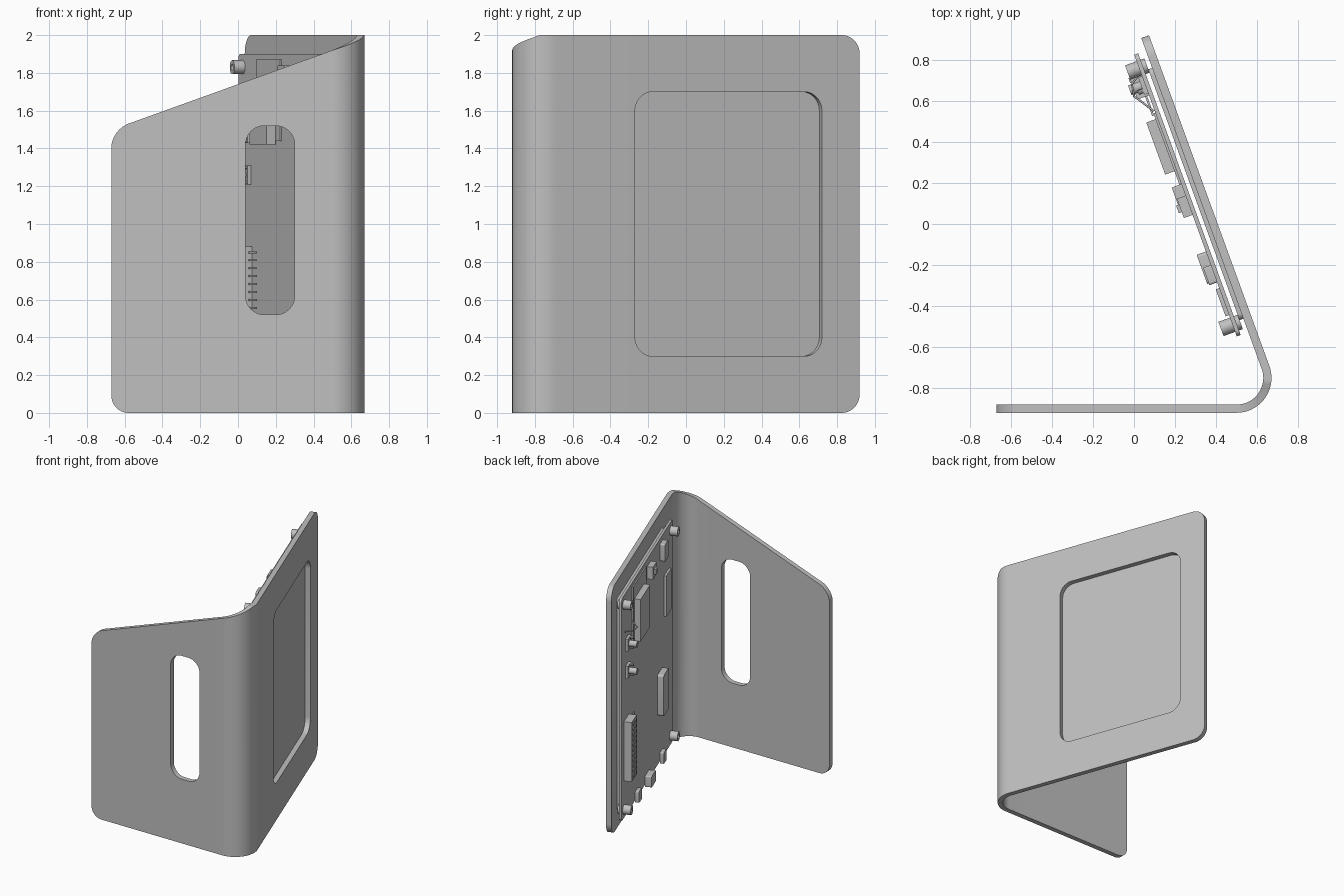
import bpy, bmesh
from math import sin, cos, pi, radians, sqrt
from mathutils import Matrix, Vector

cube = bpy.data.objects.get("Cube")
if cube:
    bpy.data.objects.remove(cube, do_unlink=True)

GREY = (0.53, 0.53, 0.53, 1)
mat = bpy.data.materials.new("satin grey")
mat.use_nodes = True
mat.diffuse_color = GREY
mat.node_tree.nodes["Principled BSDF"].inputs["Base Color"].default_value = GREY

# Layout: front panel, bend, leaning back panel
THICK, RADIUS, HEIGHT = 0.04, 0.17, 2.0
BEND = Vector((0.5, -0.75, 0))
LEFT_END, BACK_LEN, LEAN = -0.67, 1.715, radians(20)
normal = Vector((cos(LEAN), sin(LEAN), 0))
along = Vector((-sin(LEAN), cos(LEAN), 0))
up = Vector((0, 0, 1))

# Back panel frame: x = height, y = along the panel, z = inward from outer face
BACK = Matrix((up, along, -normal)).transposed().to_4x4()
BACK.translation = BEND + normal * RADIUS


def finish(name, bm):
    bmesh.ops.recalc_face_normals(bm, faces=bm.faces)
    mesh = bpy.data.meshes.new(name)
    bm.to_mesh(mesh)
    bm.free()
    mesh.materials.append(mat)
    obj = bpy.data.objects.new(name, mesh)
    bpy.context.collection.objects.link(obj)
    bpy.ops.object.select_all(action="DESELECT")
    obj.select_set(True)
    bpy.context.view_layer.objects.active = obj
    bpy.ops.object.shade_smooth_by_angle(angle=radians(30))


def slab(name, x, y, z, r=0.0, steps=8):
    """Box on the back panel with rounded corners in its x-y plane."""
    bm = bmesh.new()
    corners = ((x[1], y[1], -1, -1), (x[0], y[1], 1, -1),
               (x[0], y[0], 1, 1), (x[1], y[0], -1, 1))
    verts = []
    for k, (cx, cy, dx, dy) in enumerate(corners):
        for i in range(steps + 1 if r else 1):
            a = (k + i / steps) * pi / 2
            verts.append(bm.verts.new((cx + dx * r + r * cos(a), cy + dy * r + r * sin(a), z[0])))
    face = bm.faces.new(verts)
    top = bmesh.ops.extrude_face_region(bm, geom=[face])["geom"]
    bmesh.ops.translate(bm, vec=(0, 0, z[1] - z[0]),
                        verts=[v for v in top if isinstance(v, bmesh.types.BMVert)])
    bm.transform(BACK)
    finish(name, bm)


def tube(name, center, radius, z, hole, sides=24):
    bm = bmesh.new()
    rings = []
    for r, h in ((radius, z[0]), (radius, z[1]), (hole, z[1]), (hole, z[0])):
        rings.append([bm.verts.new((center[0] + r * cos(2 * pi * i / sides),
                                    center[1] + r * sin(2 * pi * i / sides), h))
                      for i in range(sides)])
    for a, b in zip(rings, rings[1:] + rings[:1]):
        for i in range(sides):
            j = (i + 1) % sides
            bm.faces.new((a[i], a[j], b[j], b[i]))
    bm.transform(BACK)
    finish(name, bm)


# Bent sheet stand, built as columns that follow the bend
EASE = [1 - cos(i * pi / 20) for i in range(11)]


def corner_drop(u, r):
    return r - sqrt(max(0, r * r - (r - u) ** 2)) if u < r else 0


def top_edge(x):
    return 1.74 + 0.36 * x


def opening(start, end, low, high, r):
    """Columns of a rounded opening: position, lower edge, upper edge."""
    offsets = [r * e for e in EASE]
    near = [(start + v, low + r - sqrt(max(0, r * r - (r - v) ** 2)),
             high - r + sqrt(max(0, r * r - (r - v) ** 2))) for v in offsets]
    far = [(start + end - u, a, b) for u, a, b in reversed(near)]
    return near + far


columns = []  # outer point, inner point, column heights
# Front panel with hand slot
FRONT_Y = BEND.y - RADIUS
for x, *gap in ([(LEFT_END + 0.09 * e,) for e in EASE]
                + opening(0.04, 0.30, 0.52, 1.52, 0.1) + [(BEND.x,)]):
    d = corner_drop(x - LEFT_END, 0.09)
    columns.append((Vector((x, FRONT_Y, 0)), Vector((x, FRONT_Y + THICK, 0)),
                    [d, *gap, top_edge(x) - d]))
# Bend
for i in range(1, 25):
    a = -pi / 2 + (pi / 2 + LEAN) * i / 24
    ray = Vector((cos(a), sin(a), 0))
    high = min(HEIGHT, top_edge(BEND.x) + 0.08 * i / 18)
    columns.append((BEND + ray * RADIUS, BEND + ray * (RADIUS - THICK), [0, high]))
# Leaning panel with display window
for s, *gap in (opening(0.449, 1.502, 0.3, 1.7, 0.1)
                + [(BACK_LEN - 0.1 * e,) for e in reversed(EASE)]):
    p = BEND + normal * RADIUS + along * s
    d = corner_drop(BACK_LEN - s, 0.1)
    columns.append((p, p - normal * THICK, [d, *gap, HEIGHT - d]))

bm = bmesh.new()
sheets = [([bm.verts.new(o + up * h) for h in hs], [bm.verts.new(n + up * h) for h in hs])
          for o, n, hs in columns]
for a, b in zip(sheets, sheets[1:]):
    both_open = len(a[0]) == 4 and len(b[0]) == 4
    same_opening = both_open and (b[0][0].co - a[0][0].co).length < 1.3
    for side in (0, 1):
        p, q = a[side], b[side]
        if same_opening:
            bm.faces.new((p[0], q[0], q[1], p[1]))
            bm.faces.new((p[2], q[2], q[3], p[3]))
        else:
            bm.faces.new(p + q[::-1])
    for k in ((0, 1, 2, 3) if same_opening else (0, -1)):
        bm.faces.new((a[0][k], b[0][k], b[1][k], a[1][k]))
for i, (outer, inner) in enumerate(sheets):
    if i in (0, len(sheets) - 1):
        bm.faces.new(outer + inner[::-1])
    elif len(outer) == 4 and (len(sheets[i - 1][0]) == 2 or len(sheets[i + 1][0]) == 2):
        bm.faces.new((outer[1], outer[2], inner[2], inner[1]))
finish("bent_stand", bm)

# Display panel and circuit board behind the window
slab("display_panel", (0.14, 1.86), (0.26, 1.56), (THICK, 0.06), 0.03)
slab("circuit_board", (0.1, 1.9), (0.19, 1.65), (0.08, 0.1), 0.03)

# Corner standoffs
for height, h_name in ((0.17, "lower"), (1.83, "upper")):
    for s, s_name in ((0.25, "bend"), (1.58, "free")):
        tube(f"standoff_{h_name}_{s_name}", (height, s), 0.037, (0.06, 0.16), 0.017)

# Chips and modules
slab("radio_module_base", (1.44, 1.87), (0.98, 1.35), (0.1, 0.11))
slab("radio_module_shield", (1.42, 1.76), (1.05, 1.32), (0.11, 0.158))
slab("flat_chip", (1.22, 1.55), (0.3, 0.44), (0.1, 0.118))
slab("card_slot", (0.5, 0.83), (0.48, 0.63), (0.1, 0.148), 0.015)

# Pin header with two columns of sockets and a row of solder tails
slab("pin_header", (0.4, 0.88), (1.44, 1.58), (0.1, 0.16))
for i in range(11):
    h = 0.43 + i * 0.042
    slab("header_tail", (h - 0.005, h + 0.005), (1.34, 1.44), (0.11, 0.12))
    for s in (1.48, 1.54):
        slab("header_pin", (h - 0.01, h + 0.01), (s - 0.012, s + 0.012), (0.16, 0.166))

# Two coaxial sockets
for h in (1.26, 1.48):
    slab("coax_base", (h - 0.05, h + 0.05), (1.45, 1.54), (0.1, 0.12))
    tube("coax_barrel", (h, 1.495), 0.025, (0.12, 0.18), 0.01, 16)
    for side in (-0.04, 0.04):
        tube("coax_post", (h + side, 1.47), 0.012, (0.12, 0.145), 0.004, 10)

# Ports along the lower edge
for s, half, depth in ((0.52, 0.04, 0.13), (0.92, 0.06, 0.15), (1.22, 0.04, 0.13)):
    slab("edge_port", (0.08, 0.17), (s - half, s + half), (0.1, depth), 0.008)

# Connectors along the upper edge
slab("upper_socket", (1.72, 1.86), (0.47, 0.56), (0.1, 0.14), 0.01)
slab("upper_button_body", (1.74, 1.84), (0.82, 0.92), (0.1, 0.145))
slab("upper_button_cap", (1.77, 1.81), (0.85, 0.89), (0.145, 0.16))

# Short cable between board and upper standoff
curve = bpy.data.curves.new("antenna_lead", "CURVE")
curve.dimensions = "3D"
curve.bevel_depth = 0.005
spline = curve.splines.new("POLY")
path = ((1.6, 1.36, 0.105), (1.6, 1.4, 0.13), (1.6, 1.46, 0.17), (1.6, 1.52, 0.16), (1.6, 1.56, 0.1))
spline.points.add(len(path) - 1)
for point, co in zip(spline.points, path):
    point.co = (*(BACK @ Vector(co)), 1)
curve.materials.append(mat)
bpy.context.collection.objects.link(bpy.data.objects.new("antenna_lead", curve))
